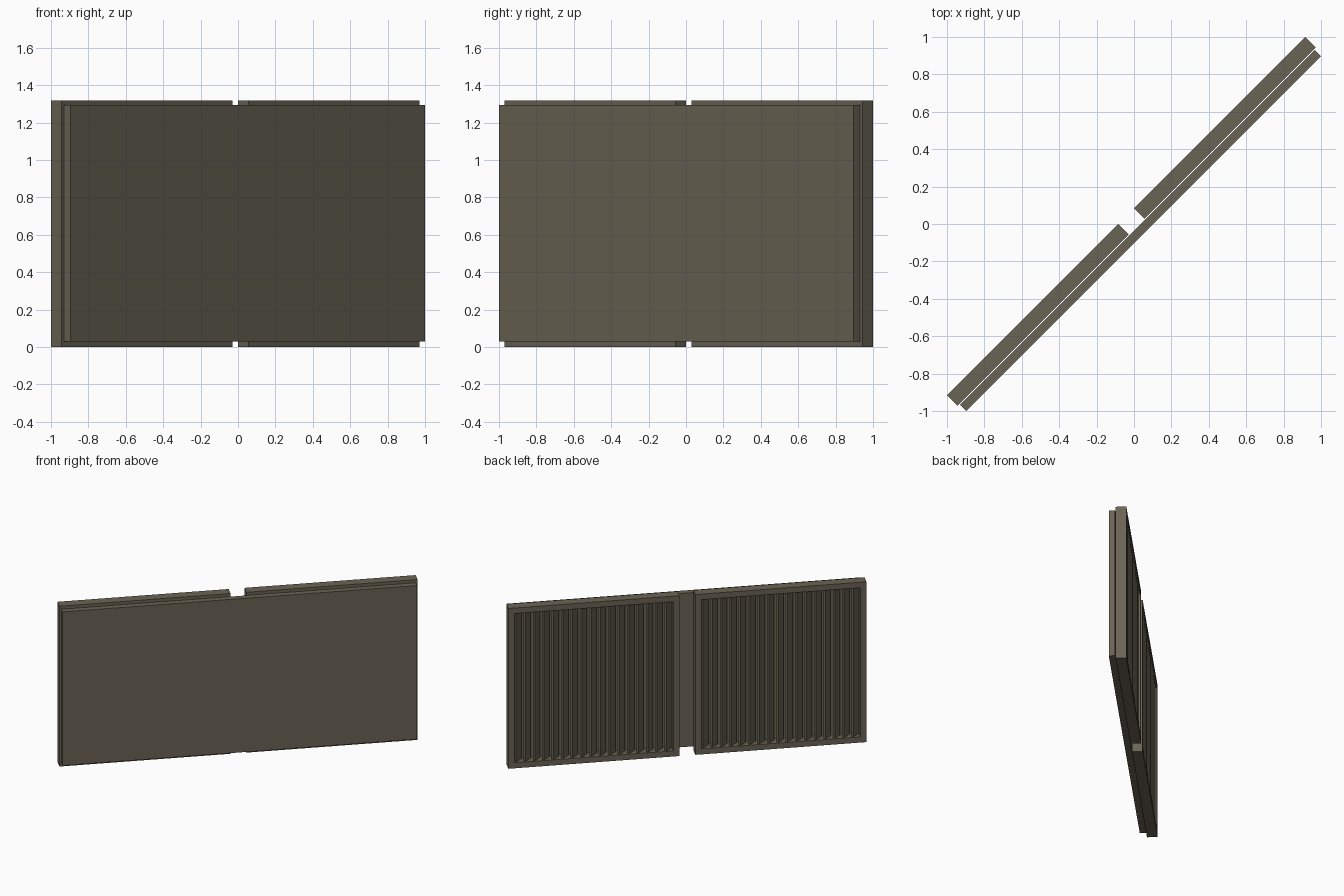
import bpy
import bmesh
from math import radians
from mathutils import Matrix, Vector

cube = bpy.data.objects.get("Cube")
if cube:
    bpy.data.objects.remove(cube, do_unlink=True)

# One flat olive brown for everything
paint = bpy.data.materials.new("olive_brown")
paint.use_nodes = True
colour = (0.144, 0.127, 0.089, 1)
paint.diffuse_color = colour
paint.node_tree.nodes["Principled BSDF"].inputs["Base Color"].default_value = colour

# The whole unit runs diagonally: local x is along it, local y points to its back
TURN = Matrix.Rotation(radians(45), 4, "Z")
HEIGHT = 1.317
BACK, INNER = 0.06, -0.02
NEAR, FAR = 0.06, 1.354
BORDER = 0.046
SLATS = 17


def add_object(name, bm, centre):
    bmesh.ops.recalc_face_normals(bm, faces=bm.faces[:])
    mesh = bpy.data.meshes.new(name)
    bm.to_mesh(mesh)
    bm.free()
    mesh.materials.append(paint)
    ob = bpy.data.objects.new(name, mesh)
    bpy.context.collection.objects.link(ob)
    ob.matrix_world = TURN @ Matrix.Translation(centre)
    return ob


def box(name, size, centre, tilt=0):
    bm = bmesh.new()
    bmesh.ops.create_cube(bm, size=1)
    bmesh.ops.scale(bm, vec=size, verts=bm.verts)
    bmesh.ops.rotate(bm, matrix=Matrix.Rotation(radians(tilt), 3, "Z"), verts=bm.verts)
    return add_object(name, bm, Vector(centre))


def frame(name, width, depth, height, border, centre):
    # Mitred rectangular ring, extruded to its depth
    bm = bmesh.new()
    corners = [(-1, -1), (1, -1), (1, 1), (-1, 1)]
    rings = [[bm.verts.new((sx * (width / 2 - b), -depth / 2, sz * (height / 2 - b)))
              for sx, sz in corners] for b in (0, border)]
    outer, inner = rings
    for i in range(4):
        j = (i + 1) % 4
        bm.faces.new((outer[i], outer[j], inner[j], inner[i]))
    result = bmesh.ops.extrude_face_region(bm, geom=bm.faces[:], use_keep_orig=True)
    moved = [v for v in result["geom"] if isinstance(v, bmesh.types.BMVert)]
    bmesh.ops.translate(bm, vec=(0, depth, 0), verts=moved)
    return add_object(name, bm, Vector(centre))


# Flat sheet covering the front
box("cover_plate", (2.681, 0.048, 1.263), (0, -0.0495, 0.6625))

# Two louvred panels behind it
for side, sign in (("left", 1), ("right", -1)):
    centre = Vector((sign * (NEAR + FAR) / 2, (BACK + INNER) / 2, HEIGHT / 2))
    width = FAR - NEAR
    frame(side + "_panel_frame", width, BACK - INNER, HEIGHT, BORDER, centre)

    # Upright slats, all tilted the same way
    pitch = 0.0712
    first = centre - Vector((pitch * (SLATS - 1) / 2, 0, 0))
    slats = box(side + "_panel_slats", (0.07, 0.018, HEIGHT - 2 * BORDER), first, 45)
    row = slats.modifiers.new("row", "ARRAY")
    row.count = SLATS
    row.use_relative_offset = False
    row.use_constant_offset = True
    row.constant_offset_displace = (pitch, 0, 0)
